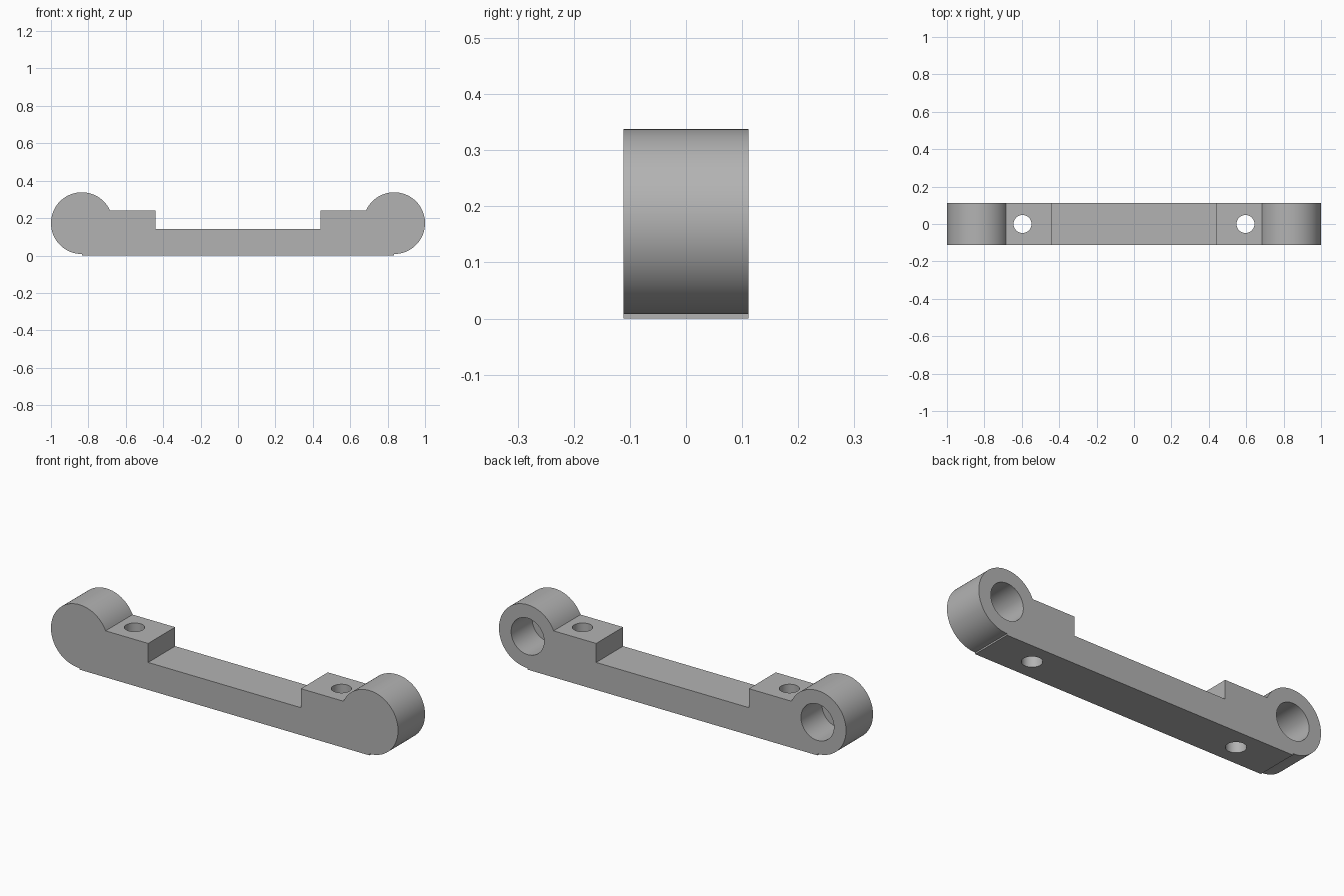
import bpy, bmesh, math
from mathutils import Matrix

cube = bpy.data.objects.get("Cube")
if cube:
    bpy.data.objects.remove(cube, do_unlink=True)

HALF_Y = 0.111                              # half depth of the bar
EYE_X, EYE_Z, EYE_R = 0.835, 0.173, 0.165   # rounded ends
BORE_R, BORE_DEPTH = 0.095, 0.173           # blind bores, open at the back
HOLE_X, HOLE_R = 0.596, 0.048               # vertical screw holes
PAD_X, PAD_Z, BAR_Z = 0.44, 0.242, 0.143

grey = bpy.data.materials.new("grey")
grey.use_nodes = True
colour = (0.45, 0.45, 0.45, 1)
grey.diffuse_color = colour
grey.node_tree.nodes["Principled BSDF"].inputs["Base Color"].default_value = colour


def add_object(name, bm):
    bmesh.ops.recalc_face_normals(bm, faces=bm.faces)
    mesh = bpy.data.meshes.new(name)
    bm.to_mesh(mesh)
    bm.free()
    mesh.materials.append(grey)
    obj = bpy.data.objects.new(name, mesh)
    bpy.context.collection.objects.link(obj)
    return obj


def cutter(name, radius, depth, matrix):
    bm = bmesh.new()
    bmesh.ops.create_cone(bm, cap_ends=True, segments=64, radius1=radius,
                          radius2=radius, depth=depth, matrix=matrix)
    obj = add_object(name, bm)
    obj.hide_render = True
    obj.hide_set(True)
    return obj


# Side profile: right half, then mirrored
end = math.pi - math.asin((PAD_Z - EYE_Z) / EYE_R)
start = -math.pi / 2
half = [(EYE_X, 0)]
for i in range(65):
    a = start + (end - start) * i / 64
    half.append((EYE_X + EYE_R * math.cos(a), EYE_Z + EYE_R * math.sin(a)))
half += [(PAD_X, PAD_Z), (PAD_X, BAR_Z)]
outline = half + [(-x, z) for x, z in reversed(half)]

# Extruded link body
bm = bmesh.new()
face = bm.faces.new([bm.verts.new((x, -HALF_Y, z)) for x, z in outline])
sweep = bmesh.ops.extrude_face_region(bm, geom=[face])
moved = [g for g in sweep["geom"] if isinstance(g, bmesh.types.BMVert)]
bmesh.ops.translate(bm, verts=moved, vec=(0, 2 * HALF_Y, 0))
body = add_object("link_body", bm)

# Blind bores and through holes on both sides
turn = Matrix.Rotation(math.pi / 2, 4, "X")
for side, s in (("left", 1), ("right", -1)):
    bore_y = HALF_Y - BORE_DEPTH / 2 + 0.05
    cutters = [
        cutter(side + "_bore_cutter", BORE_R, BORE_DEPTH + 0.1,
               Matrix.Translation((s * EYE_X, bore_y, EYE_Z)) @ turn),
        cutter(side + "_hole_cutter", HOLE_R, 1,
               Matrix.Translation((s * HOLE_X, 0, 0.1))),
    ]
    for c in cutters:
        mod = body.modifiers.new(c.name, "BOOLEAN")
        mod.operation = "DIFFERENCE"
        mod.solver = "EXACT"
        mod.object = c

# Apply the cuts, then smooth the round surfaces
bpy.ops.object.select_all(action="DESELECT")
bpy.context.view_layer.objects.active = body
body.select_set(True)
for mod in list(body.modifiers):
    bpy.ops.object.modifier_apply(modifier=mod.name)
for obj in [o for o in bpy.data.objects if o.name.endswith("_cutter")]:
    bpy.data.objects.remove(obj, do_unlink=True)
bpy.ops.object.shade_smooth_by_angle(angle=math.radians(20))
